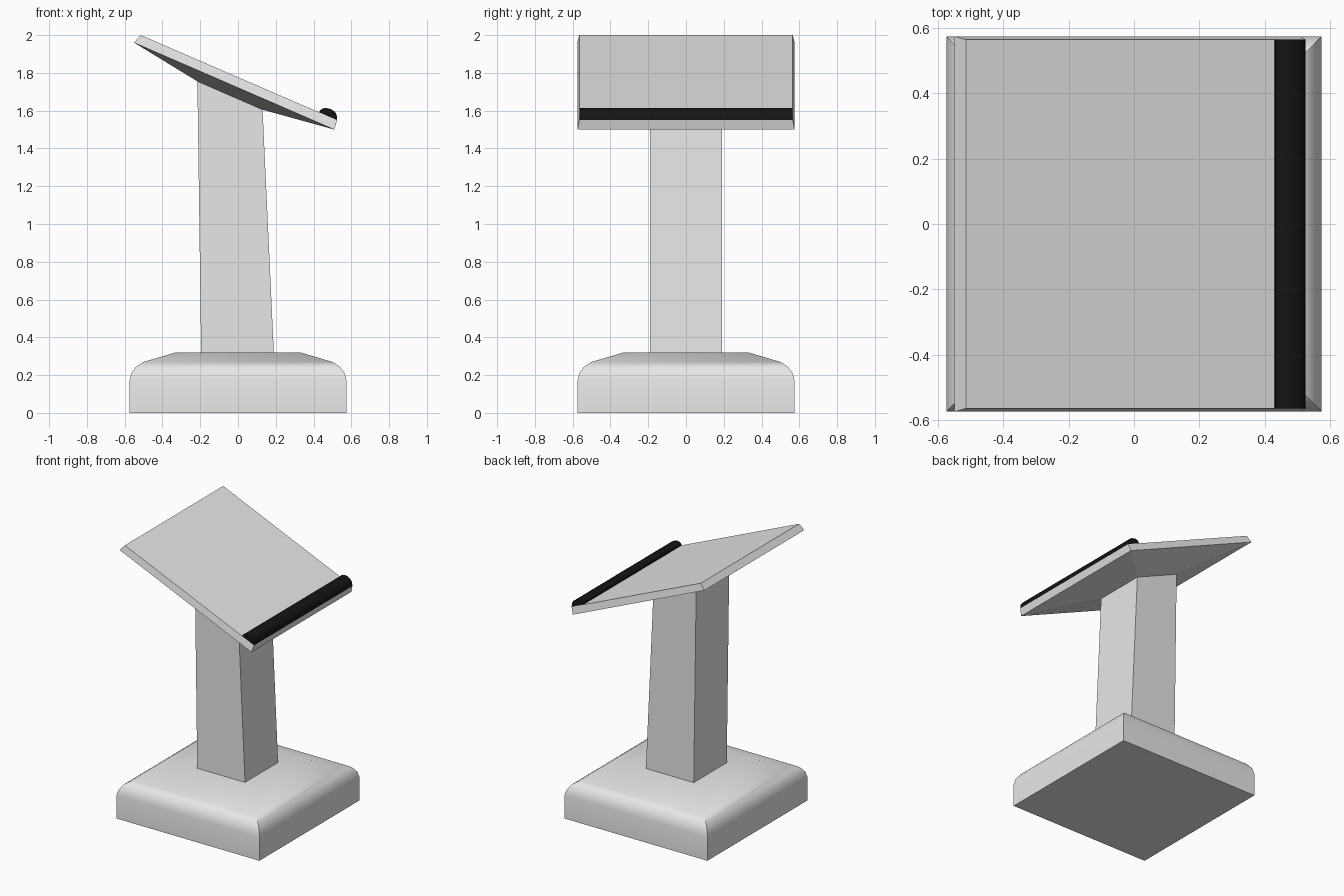
import bpy
import bmesh

cube = bpy.data.objects.get("Cube")
if cube:
    bpy.data.objects.remove(cube, do_unlink=True)


def make_material(name, value):
    mat = bpy.data.materials.new(name)
    mat.use_nodes = True
    colour = (value, value, value, 1)
    mat.diffuse_color = colour
    mat.node_tree.nodes["Principled BSDF"].inputs["Base Color"].default_value = colour
    return mat


def loft(name, sections, mat, smooth=False):
    """Bridge matching closed sections in order and cap both ends."""
    bm = bmesh.new()
    rings = [[bm.verts.new(p) for p in section] for section in sections]
    count = len(rings[0])
    for low, high in zip(rings, rings[1:]):
        for i in range(count):
            j = (i + 1) % count
            bm.faces.new((low[i], low[j], high[j], high[i]))
    bm.faces.new(rings[0][::-1])
    bm.faces.new(rings[-1])
    bmesh.ops.recalc_face_normals(bm, faces=bm.faces)
    mesh = bpy.data.meshes.new(name)
    bm.to_mesh(mesh)
    bm.free()
    mesh.materials.append(mat)
    obj = bpy.data.objects.new(name, mesh)
    bpy.context.collection.objects.link(obj)
    if smooth:
        bpy.ops.object.select_all(action='DESELECT')
        obj.select_set(True)
        bpy.context.view_layer.objects.active = obj
        bpy.ops.object.shade_smooth_by_angle()
    return obj


def slab(x0, z0, x1, z1, half_y):
    """Rectangular section, sloping from x0 to x1."""
    return [(x0, -half_y, z0), (x1, -half_y, z1),
            (x1, half_y, z1), (x0, half_y, z0)]


grey = make_material("light grey", 0.8)
black = make_material("black", 0.007)

# Square base with a rounded shoulder and a shallow sloping top
base_profile = [(0.575, 0), (0.575, 0.17), (0.565, 0.21),
                (0.54, 0.245), (0.5, 0.27), (0.33, 0.32)]
loft("base", [slab(-h, z, h, z, h) for h, z in base_profile], grey, smooth=True)

# Leaning, tapered post with a slanted top
post_top = slab(-0.215, 1.755, 0.13, 1.605, 0.19)
loft("post", [slab(-0.195, 0.31, 0.19, 0.31, 0.19), post_top], grey)

# Sloping desk: tapered underside, then a thin bevelled board
loft("desk", [post_top,
              slab(-0.55, 1.96, 0.51, 1.5, 0.575),
              slab(-0.515, 2.0, 0.525, 1.55, 0.565)], grey)

# Rounded ledge along the low edge of the desk
ledge_profile = [(0.43, 1.585), (0.433, 1.6), (0.445, 1.611), (0.465, 1.615),
                 (0.49, 1.609), (0.51, 1.597), (0.522, 1.58), (0.525, 1.55)]
loft("ledge", [[(x, y, z) for x, z in ledge_profile] for y in (-0.565, 0.565)],
     black, smooth=True)
